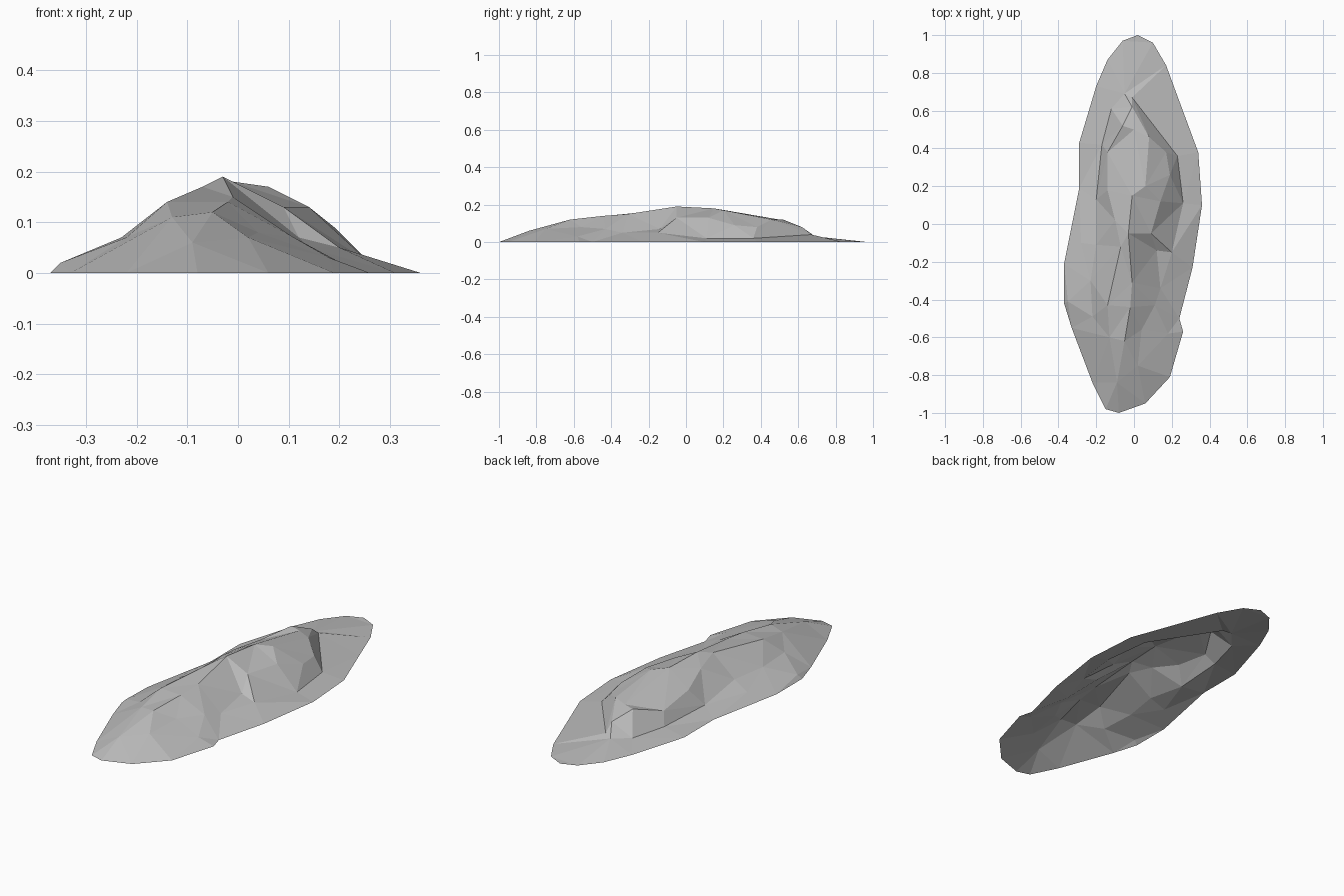
import bpy
import bmesh
from mathutils import Vector
from mathutils.geometry import delaunay_2d_cdt

# Remove the default cube
default_cube = bpy.data.objects.get("Cube")
if default_cube:
    bpy.data.objects.remove(default_cube, do_unlink=True)

# Measurements below are in hundredths of a unit
SCALE = 0.01

# Ground outline of the rock, as x, y
ground_outline = [
    (2, 100), (10, 96), (17, 84), (24, 65), (34, 38), (36, 10), (31, -23),
    (24, -50), (26, -57), (19, -81), (6, -95), (-8, -100), (-15, -98),
    (-22, -84), (-33, -55), (-37, -42), (-37, -21), (-29, 19), (-29, 43),
    (-20, 73), (-14, 87), (-6, 97),
]

# Foot of the steep mass, where it rises from the flat apron, as x, y, z
cliff_foot = [
    (-20, -11, 7), (-20, 13, 3), (-17, 42, 2), (-12, 61, 2), (-5, 69, 3),
    (-1, 67, 4), (23, 36, 2), (26, 11, 2), (20, -15, 5),
]

# Crest line from the low front end to the back
crest = [
    (-9, -84, 6), (-13, -60, 11), (-14, -43, 14), (-7, -12, 17),
    (-3, -5, 19), (-1, 15, 18), (0, 50, 12), (-1, 62, 8),
]

# Second, lower crest on the front right
front_crest = [(2, -75, 7), (-5, -62, 12), (-2, -44, 14), (-1, -31, 15), (-3, -5, 19)]

# Single facet corners on the flanks
flank_corners = [
    (-6, 52, 12), (-14, 38, 8), (-14, 18, 11), (-10, 2, 15),
    (-22, -49, 7), (-23, -30, 7), (-35, -41, 2), (-28, -10, 3),
    (6, 20, 17), (8, 46, 12), (17, 38, 8), (19, 26, 9), (14, 12, 13),
    (9, -5, 13), (12, -14, 7), (14, -34, 5), (11, -43, 7), (4, -56, 8),
    (18, -58, 3),
]


def build_faceted_shell(name, outline, ridges, corners, material):
    """Triangulate the corners in plan, keeping outline and ridges as edges."""
    heights = {}
    for x, y in outline:
        heights[(x, y)] = 0
    for line in ridges + [corners]:
        for x, y, z in line:
            heights[(x, y)] = z

    plan = list(heights)
    index = {corner: i for i, corner in enumerate(plan)}
    edges = []
    for line in ridges:
        ids = [index[point[:2]] for point in line]
        edges += list(zip(ids, ids[1:]))
    border = [index[point] for point in outline][::-1]

    verts, _, faces, sources, _, _ = delaunay_2d_cdt(
        [Vector(corner) for corner in plan], edges, [border], 1, 0.001)

    bm = bmesh.new()
    shell_verts = []
    for vert, source in zip(verts, sources):
        height = heights[plan[source[0]]] if source else 0
        shell_verts.append(bm.verts.new(Vector((vert.x, vert.y, height)) * SCALE))
    for face in faces:
        bm.faces.new([shell_verts[i] for i in face])

    # All facets of the open shell look upward
    bm.normal_update()
    for face in bm.faces:
        face.smooth = False
        if face.normal.z < 0:
            face.normal_flip()

    mesh = bpy.data.meshes.new(name)
    bm.to_mesh(mesh)
    bm.free()
    mesh.materials.append(material)
    shell = bpy.data.objects.new(name, mesh)
    bpy.context.collection.objects.link(shell)
    return shell


# Stone colour
stone = bpy.data.materials.new("grey_stone")
stone.use_nodes = True
stone_colour = (0.5, 0.5, 0.5, 1)
stone.diffuse_color = stone_colour
stone.node_tree.nodes["Principled BSDF"].inputs["Base Color"].default_value = stone_colour

build_faceted_shell("rock_mound", ground_outline,
                    [cliff_foot, crest, front_crest], flank_corners, stone)
